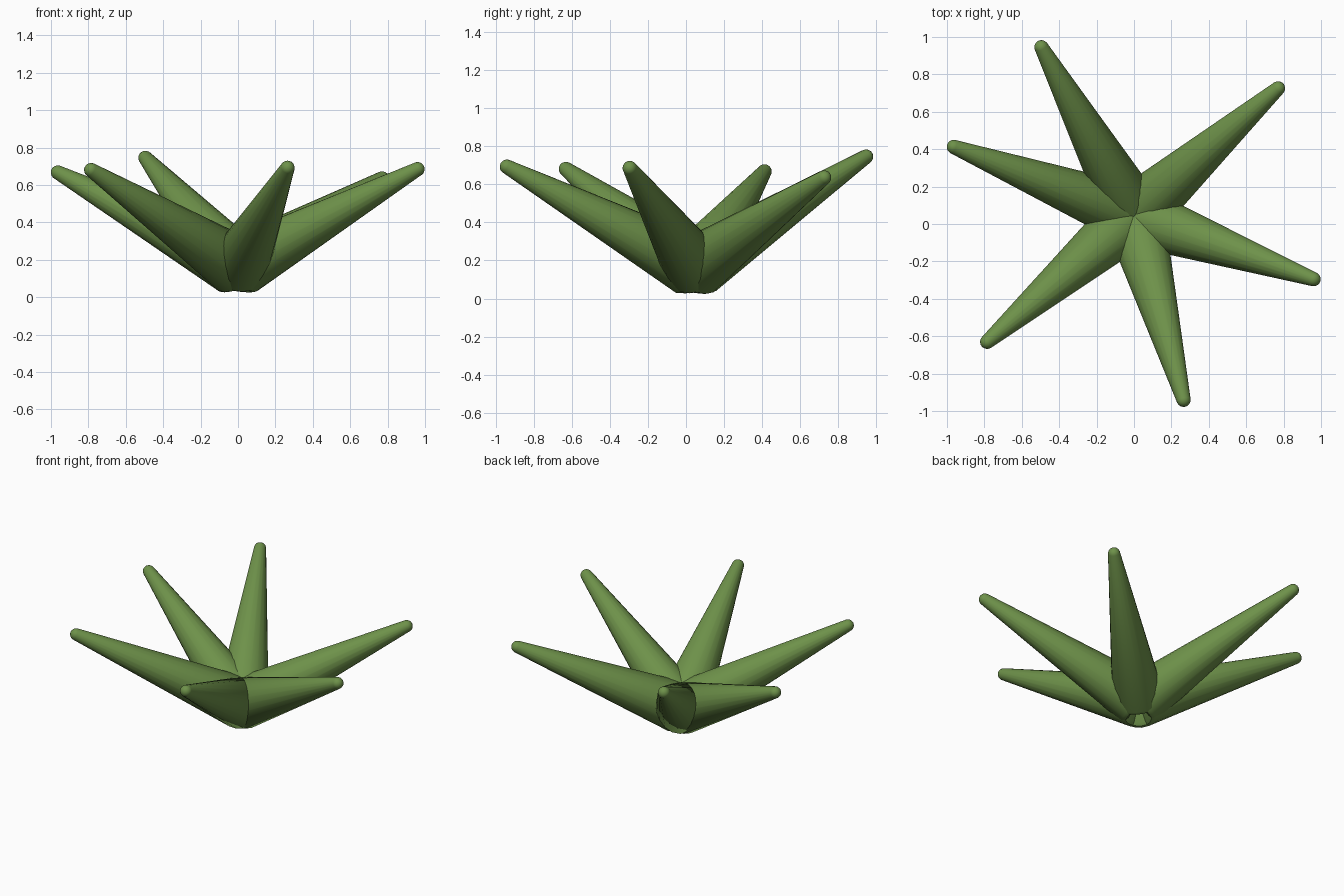
import bpy, bmesh, math
from mathutils import Vector

if "Cube" in bpy.data.objects:
    bpy.data.objects.remove(bpy.data.objects["Cube"])

green = bpy.data.materials.new("leaf_green")
green.diffuse_color = (0.155, 0.285, 0.068, 1)
green.use_nodes = True
green.node_tree.nodes["Principled BSDF"].inputs["Base Color"].default_value = green.diffuse_color

SIDES = 20
CENTRE = Vector((0.0, 0.045, 0.16))
BASE_R, TIP_R = 0.166, 0.038


def spike(name, tip):
    """Tapered round leaf from the shared centre to a rounded tip."""
    axis = Vector(tip) - CENTRE
    length = axis.length
    # profile as (distance along axis, radius)
    profile = [(0.0, BASE_R - 0.035), (0.008, BASE_R - 0.013), (0.03, BASE_R - 0.004)]
    for i in range(5):
        a = math.radians(10 + 18 * i)
        profile.append((length + TIP_R * math.sin(a), TIP_R * math.cos(a)))
    bm = bmesh.new()
    rings = []
    for s, r in profile:
        rings.append([bm.verts.new((r * math.cos(t), r * math.sin(t), s))
                      for t in (2 * math.pi * k / SIDES for k in range(SIDES))])
    for lo, hi in zip(rings, rings[1:]):
        for k in range(SIDES):
            n = (k + 1) % SIDES
            bm.faces.new((lo[k], lo[n], hi[n], hi[k]))
    bm.faces.new(rings[0][::-1])
    bm.faces.new(rings[-1])
    mesh = bpy.data.meshes.new(name)
    bm.to_mesh(mesh)
    bm.free()
    mesh.materials.append(green)
    obj = bpy.data.objects.new(name, mesh)
    bpy.context.collection.objects.link(obj)
    obj.location = CENTRE
    obj.rotation_euler = axis.to_track_quat('Z', 'Y').to_euler()
    bpy.ops.object.select_all(action='DESELECT')
    obj.select_set(True)
    bpy.context.view_layer.objects.active = obj
    bpy.ops.object.shade_smooth_by_angle(angle=math.radians(40))


# six leaves fanning out and up, by centre of the rounded tip
tips = [(-0.495, 0.945, 0.745), (0.77, 0.725, 0.635), (0.96, -0.295, 0.685),
        (0.265, -0.94, 0.692), (-0.785, -0.63, 0.68), (-0.963, 0.412, 0.667)]
for i, tip in enumerate(tips):
    spike(f"leaf_{i + 1}", tip)
